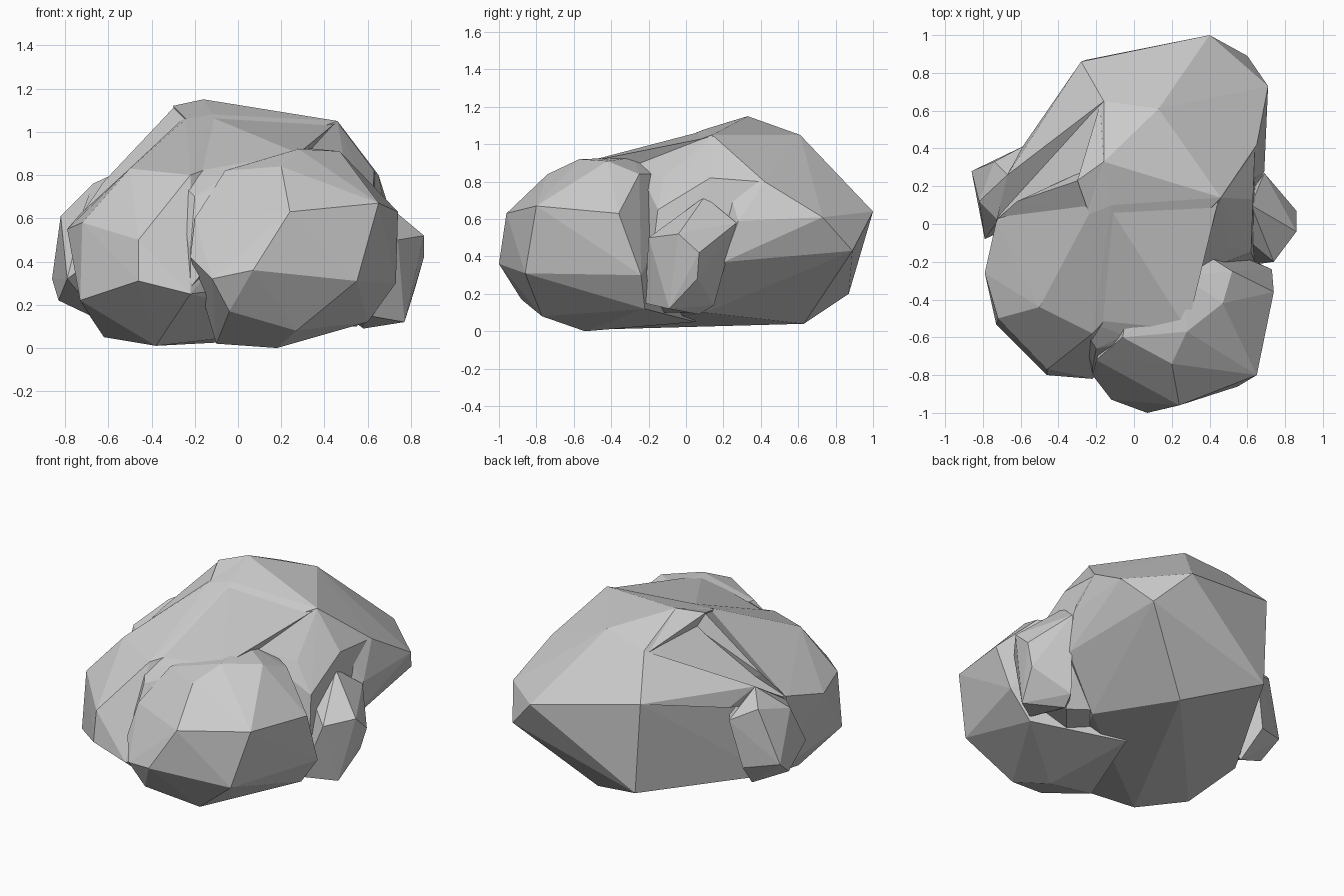
import bpy, bmesh

def lump(name, pts):
    """Convex faceted stone lump around a few corner points."""
    bm = bmesh.new()
    for p in pts:
        bm.verts.new(p)
    bmesh.ops.convex_hull(bm, input=bm.verts[:])
    loose = [v for v in bm.verts if not v.link_faces]
    bmesh.ops.delete(bm, geom=loose, context='VERTS')
    bmesh.ops.recalc_face_normals(bm, faces=bm.faces[:])
    me = bpy.data.meshes.new(name)
    bm.to_mesh(me)
    bm.free()
    ob = bpy.data.objects.new(name, me)
    bpy.context.collection.objects.link(ob)
    return ob

# Main boulder: back mass and left front shoulder
rock = lump("boulder", [
    (.40, 1.0, .64), (.60, .89, .43), (.71, .73, .61), (.65, .42, .80),
    (-.28, .86, .77), (-.16, .65, 1.0), (.13, .61, 1.05), (.46, .14, 1.05),
    (-.16, .33, 1.15), (-.12, .10, 1.08), (-.24, .05, 1.06),
    (-.25, .87, .20), (.18, .63, .04), (.66, .20, .37), (.69, .28, .59),
    (-.73, .01, .62), (-.79, -.26, .55), (-.73, -.53, .22), (-.72, -.50, .58),
    (-.46, -.80, .31), (-.46, -.77, .50), (-.50, -.44, .83), (-.22, -.58, .80),
    (-.22, -.82, .25), (-.38, -.45, .01), (-.62, -.25, .05),
    (-.68, .10, .14), (.40, .10, .10)])

# Front bulge
front = lump("front_bulge", [
    (.07, -1.0, .36), (.24, -.96, .63), (.65, -.80, .67), (.55, -.86, .31),
    (-.12, -.93, .32), (-.22, -.80, .42), (-.20, -.72, .60), (-.06, -.60, .82),
    (.20, -.74, .84), (.28, -.57, .92), (.47, -.42, .91), (.26, -.28, .93),
    (.52, -.25, .84), (.74, -.36, .63), (.73, -.24, .30), (.60, -.22, .12),
    (.27, -.77, .08), (-.04, -.88, .17), (.18, -.54, 0), (-.10, -.50, .02),
    (.10, .05, .05), (.05, .05, .85)])

# Saddle bridging the bulge and the back mass
saddle = lump("saddle", [
    (-.30, -.50, .80), (-.05, -.59, .80), (.26, -.28, .925), (.28, -.56, .90),
    (-.13, .09, 1.07), (.45, .14, 1.04), (-.22, -.76, .45), (-.20, -.66, .70),
    (-.22, -.80, .28), (0, 0, .3)])

# Recessed wall and shelf behind the right knob
wall = lump("recessed_wall", [
    (.27, -.28, .92), (.46, .14, 1.045), (.64, .40, .80), (.63, .13, .82),
    (.50, -.12, .82), (.62, -.15, .65), (.64, -.20, .25), (.63, .15, .35),
    (.55, .05, .10), (.30, -.25, .10), (.20, .20, .15)])

# Right knob low on the side
right = lump("right_knob", [
    (.86, .07, .42), (.86, -.04, .52), (.74, -.20, .50), (.77, -.09, .12),
    (.82, .06, .28), (.69, .27, .58), (.60, .15, .14), (.58, .07, .09),
    (.62, .10, .72), (.50, 0, .15), (.50, 0, .60), (.60, -.22, .15)])

# Left knob and the ridges rising from it
left = lump("left_knob", [
    (-.86, .28, .32), (-.83, .15, .22), (-.82, .12, .61), (-.74, .33, .66),
    (-.67, .26, .76), (-.66, .37, .28), (-.72, .02, .60), (-.79, -.08, .32),
    (-.62, .22, .12), (-.40, .10, .60), (-.59, .41, .58)])
ridge = lump("left_ridge", [
    (-.16, .65, 1.0), (-.28, .86, .77), (-.67, .26, .76), (-.59, .41, .66),
    (-.73, .01, .60), (-.20, .30, .60)])
cap = lump("top_ridge", [
    (-.30, .23, 1.12), (-.16, .33, 1.15), (-.14, .14, 1.085),
    (-.24, .06, 1.06), (-.18, .63, .99), (-.20, .20, .70)])
spur = lump("left_spur", [
    (-.295, .23, 1.115), (-.24, .06, 1.05), (-.62, .12, .77),
    (-.73, .02, .61), (-.18, .32, 1.1), (-.40, .15, .65)])

# Fuse everything into one faceted rock
parts = [front, saddle, wall, right, left, ridge, cap, spur]
for p in parts:
    m = rock.modifiers.new("fuse", 'BOOLEAN')
    m.operation = 'UNION'
    m.solver = 'EXACT'
    m.object = p
dg = bpy.context.evaluated_depsgraph_get()
rock.data = bpy.data.meshes.new_from_object(rock.evaluated_get(dg))
rock.modifiers.clear()
for p in parts:
    bpy.data.objects.remove(p)
